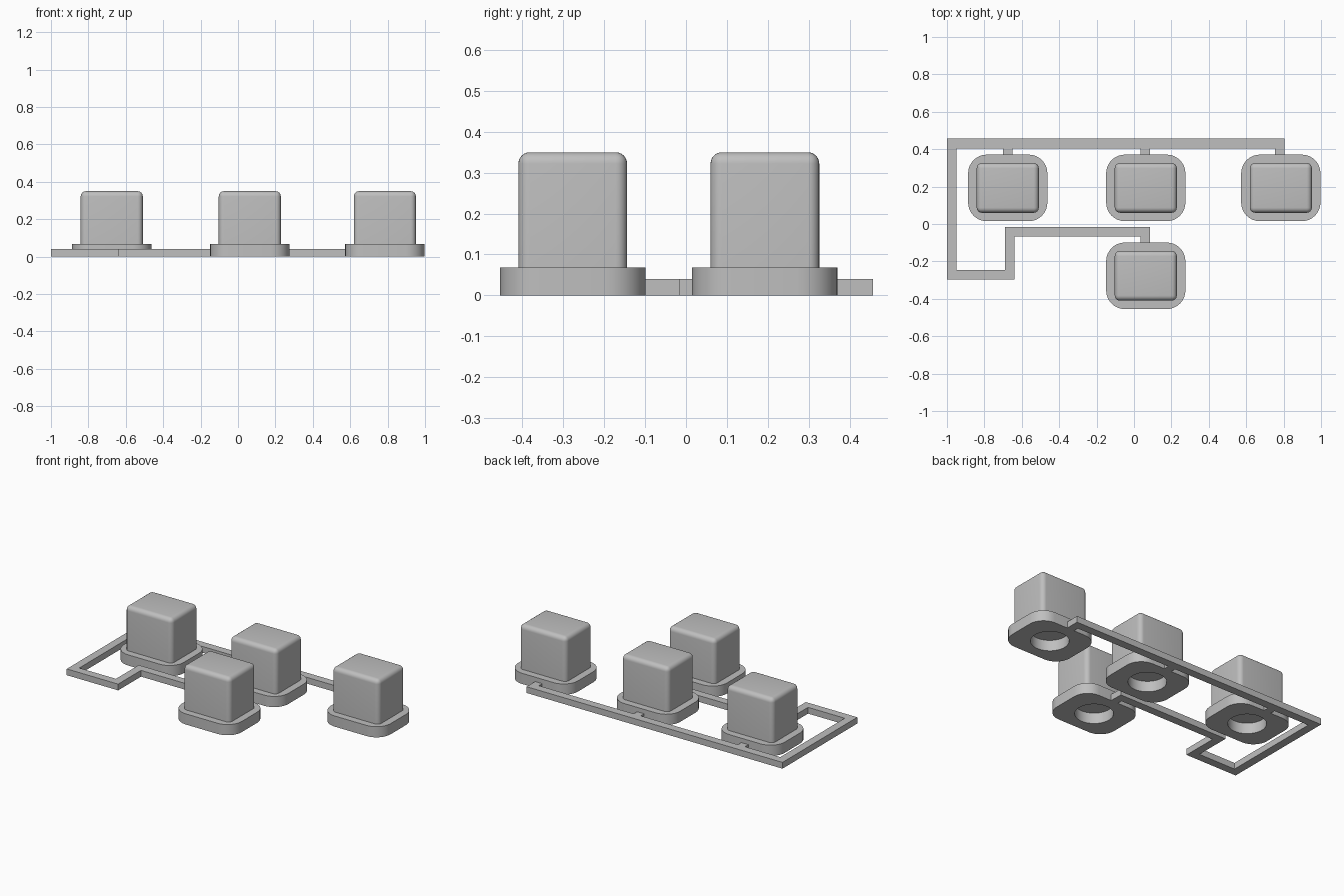
import bpy, bmesh, math
from mathutils import Vector

cube = bpy.data.objects.get("Cube")
if cube:
    bpy.data.objects.remove(cube, do_unlink=True)

grey = bpy.data.materials.new("light_grey")
grey.use_nodes = True
colour = (0.52, 0.52, 0.52, 1)
grey.diffuse_color = colour
grey.node_tree.nodes["Principled BSDF"].inputs["Base Color"].default_value = colour

BASE_TOP, CAP_TOP, RUNNER_TOP = 0.068, 0.35, 0.04


def add_object(name, bm, location=(0, 0, 0), smooth=True):
    bmesh.ops.recalc_face_normals(bm, faces=bm.faces)
    mesh = bpy.data.meshes.new(name)
    bm.to_mesh(mesh)
    bm.free()
    mesh.materials.append(grey)
    obj = bpy.data.objects.new(name, mesh)
    obj.location = location
    bpy.context.collection.objects.link(obj)
    if smooth:
        bpy.ops.object.select_all(action='DESELECT')
        obj.select_set(True)
        bpy.context.view_layer.objects.active = obj
        bpy.ops.object.shade_smooth_by_angle(angle=math.radians(35))
    return obj


def box(bm, x0, x1, y0, y1, z0, z1):
    verts = bmesh.ops.create_cube(bm, size=1)["verts"]
    for v in verts:
        v.co = Vector(((x0 + x1) / 2 + v.co.x * (x1 - x0),
                       (y0 + y1) / 2 + v.co.y * (y1 - y0),
                       (z0 + z1) / 2 + v.co.z * (z1 - z0)))


def rounded_rectangle(half_x, half_y, radius, steps):
    points = []
    for corner, (sx, sy) in enumerate([(1, 1), (-1, 1), (-1, -1), (1, -1)]):
        for i in range(steps + 1):
            a = math.pi / 2 * (corner + i / steps)
            points.append((sx * (half_x - radius) + radius * math.cos(a),
                           sy * (half_y - radius) + radius * math.sin(a)))
    return points


# Flange: rounded plate with a round hole through it
def make_base(name, x, y):
    bm = bmesh.new()
    outer = rounded_rectangle(0.212, 0.178, 0.1, 8)
    n = len(outer)
    hole = [(0.11 * math.cos(math.tau * (i - 0.5) / n + math.tau / n),
             0.11 * math.sin(math.tau * (i - 0.5) / n + math.tau / n)) for i in range(n)]
    rings = [[bm.verts.new((px, py, z)) for px, py in ring]
             for ring, z in ((outer, 0), (outer, BASE_TOP), (hole, BASE_TOP), (hole, 0))]
    for a, b in zip(rings, rings[1:] + rings[:1]):
        for i in range(n):
            j = (i + 1) % n
            bm.faces.new((a[i], a[j], b[j], b[i]))
    add_object(name, bm, (x, y, 0))


# Button cap: block with rounded sides and top, flat underneath
def make_cap(name, x, y):
    bm = bmesh.new()
    box(bm, -0.166, 0.166, -0.133, 0.133, BASE_TOP, CAP_TOP)
    edges = [e for e in bm.edges if max(v.co.z for v in e.verts) > BASE_TOP + 0.01]
    bmesh.ops.bevel(bm, geom=edges, offset=0.028, segments=6, profile=0.5,
                    affect='EDGES', clamp_overlap=True)
    add_object(name, bm, (x, y, 0))


# Runner: square-cornered strip swept along a centre line
def make_runner(path, width):
    bm = bmesh.new()
    pts = [Vector(p) for p in path]
    dirs = [(b - a).normalized() for a, b in zip(pts, pts[1:])]
    left, right = [], []
    for i, p in enumerate(pts):
        near = {tuple(round(c) for c in d) for d in dirs[max(i - 1, 0):i + 1]}
        offset = sum((Vector((-dy, dx)) for dx, dy in near), Vector((0, 0))) * width / 2
        left.append(p + offset)
        right.append(p - offset)
    face = bm.faces.new([bm.verts.new((p.x, p.y, 0)) for p in left + right[::-1]])
    top = bmesh.ops.extrude_face_region(bm, geom=[face])["geom"]
    for v in top:
        if isinstance(v, bmesh.types.BMVert):
            v.co.z = RUNNER_TOP
    add_object("runner", bm, smooth=False)


buttons = {"right": (-0.675, 0.193), "middle": (0.063, 0.193),
           "left": (0.785, 0.193), "front": (0.063, -0.277)}
for side, (x, y) in buttons.items():
    make_base(side + "_button_base", x, y)
    make_cap(side + "_button_cap", x, y)

make_runner([(0.805, 0.431), (-0.975, 0.431), (-0.975, -0.271), (-0.664, -0.271),
             (-0.664, -0.041), (0.085, -0.041)], 0.052)

# Short tabs joining the runner to each base
for side, x, y0, y1 in (("right", -0.675, 0.365, 0.405), ("middle", 0.061, 0.365, 0.405),
                        ("left", 0.78, 0.365, 0.405), ("front", 0.061, -0.105, -0.067)):
    bm = bmesh.new()
    box(bm, x - 0.025, x + 0.025, y0, y1, 0, RUNNER_TOP)
    add_object(side + "_tab", bm, smooth=False)
